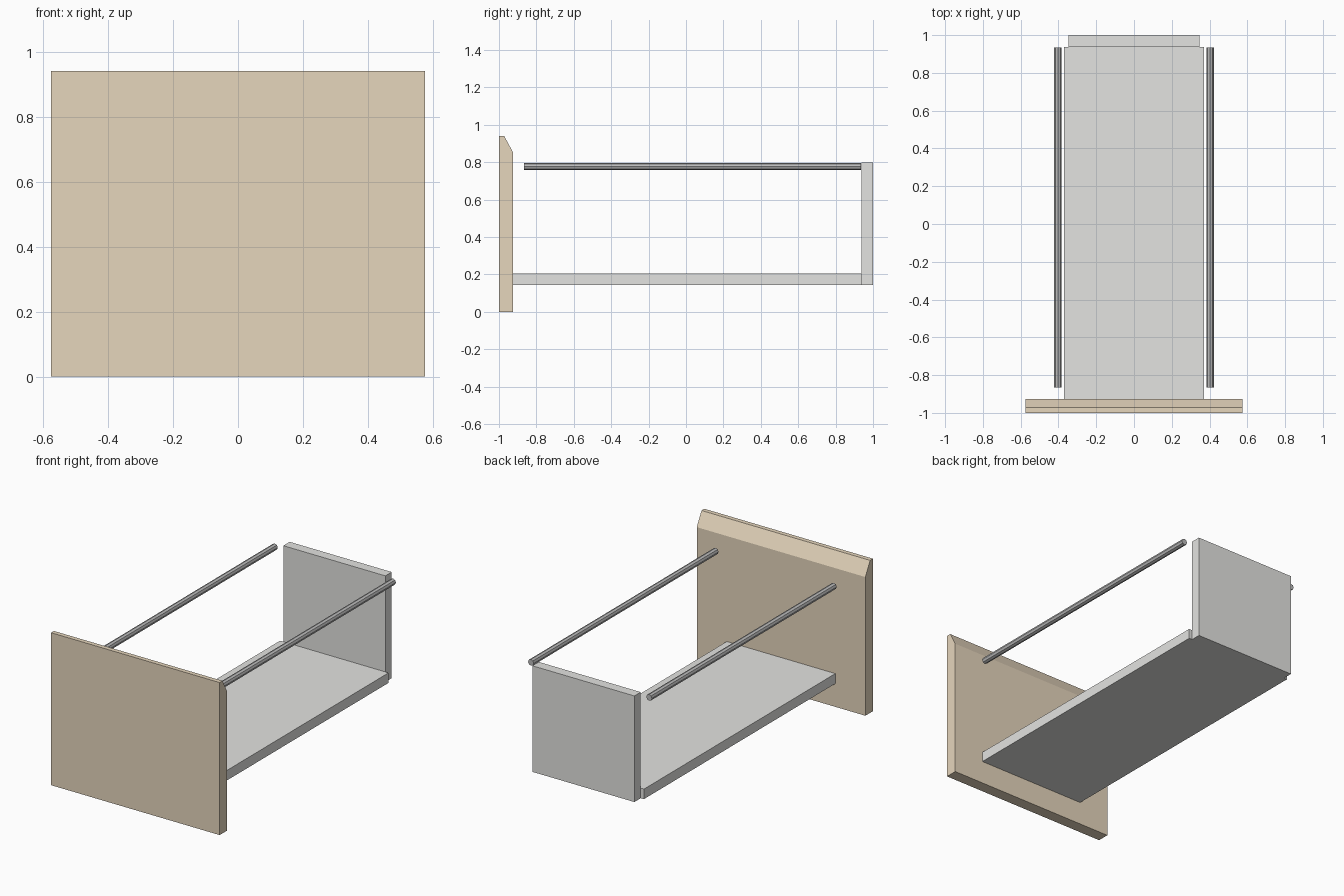
import bpy, bmesh, math
from mathutils import Matrix

if "Cube" in bpy.data.objects:
    bpy.data.objects.remove(bpy.data.objects["Cube"])


def material(name, rgb):
    m = bpy.data.materials.new(name)
    m.diffuse_color = (*rgb, 1)
    m.use_nodes = True
    m.node_tree.nodes["Principled BSDF"].inputs["Base Color"].default_value = m.diffuse_color
    return m


WOOD = material("light_wood", (0.79, 0.67, 0.507))
PANEL = material("pale_grey_panel", (0.77, 0.77, 0.75))
METAL = material("grey_metal", (0.50, 0.50, 0.50))


def finish(name, bm, mat):
    bmesh.ops.recalc_face_normals(bm, faces=bm.faces)
    mesh = bpy.data.meshes.new(name)
    bm.to_mesh(mesh)
    bm.free()
    mesh.materials.append(mat)
    ob = bpy.data.objects.new(name, mesh)
    bpy.context.collection.objects.link(ob)
    return ob


def extruded(name, profile, half_width, mat):
    """Extrude a (y, z) profile symmetrically along x."""
    bm = bmesh.new()
    face = bm.faces.new([bm.verts.new((-half_width, y, z)) for y, z in profile])
    ext = bmesh.ops.extrude_face_region(bm, geom=[face])
    verts = [g for g in ext["geom"] if isinstance(g, bmesh.types.BMVert)]
    bmesh.ops.translate(bm, verts=verts, vec=(2 * half_width, 0, 0))
    return finish(name, bm, mat)


def rect(y0, y1, z0, z1):
    return [(y0, z0), (y1, z0), (y1, z1), (y0, z1)]


# Drawer front with a bevelled top rear edge
extruded("drawer_front",
         [(-1, 0), (-0.926, 0), (-0.926, 0.855), (-0.972, 0.94), (-1, 0.94)],
         0.575, WOOD)

# Drawer base and back panel
extruded("drawer_base", rect(-0.926, 0.938, 0.143, 0.205), 0.37, PANEL)
extruded("drawer_back", rect(0.938, 1.0, 0.143, 0.797), 0.348, PANEL)

# Octagonal side rails
for side, x in (("left", -0.403), ("right", 0.403)):
    bm = bmesh.new()
    bmesh.ops.create_cone(
        bm, cap_ends=True, segments=8, radius1=0.0195, radius2=0.0195, depth=1.8,
        matrix=Matrix.Translation((x, 0.035, 0.777)) @ Matrix.Rotation(math.pi / 2, 4, 'X'))
    finish(side + "_rail", bm, METAL)
